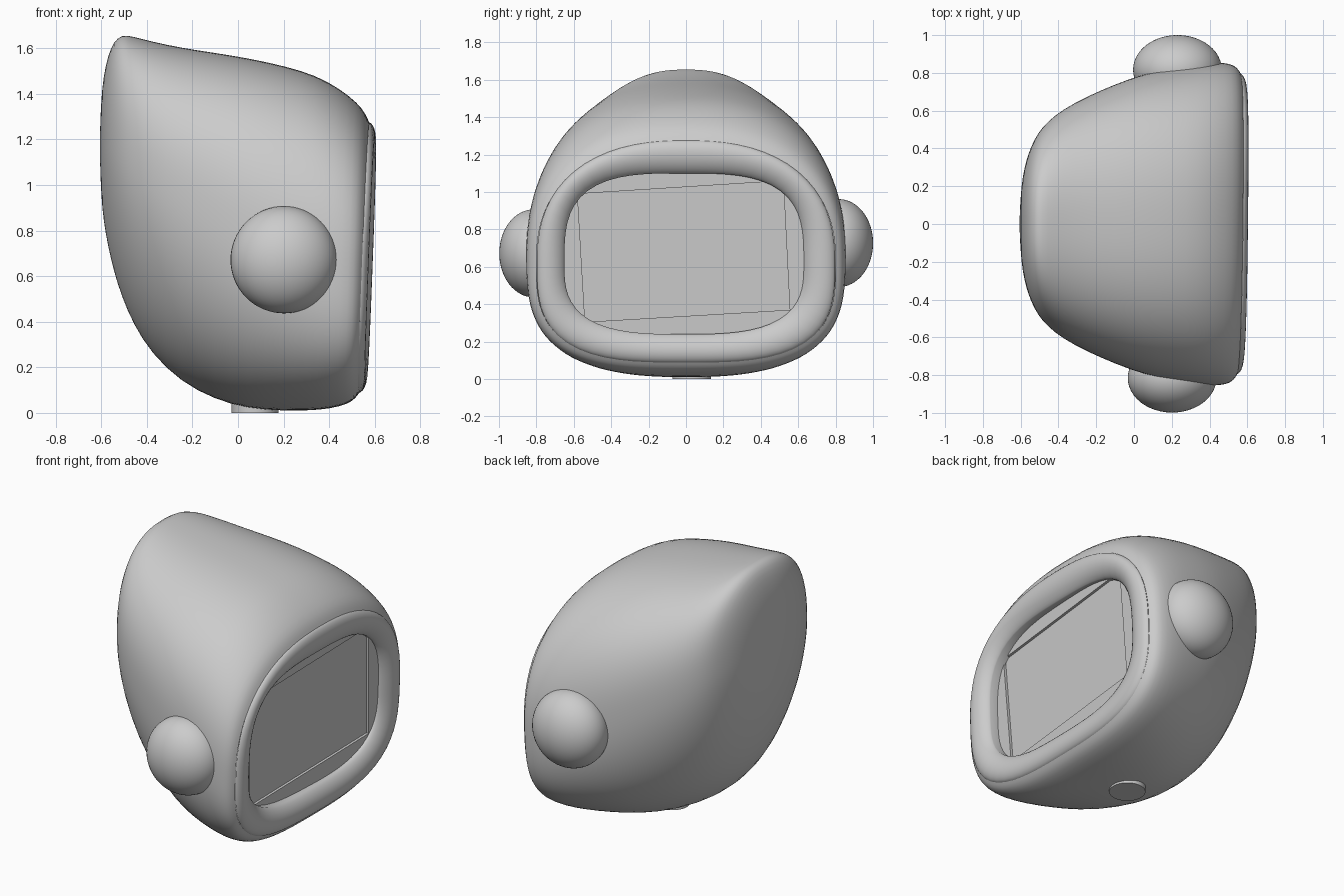
import bpy, bmesh, math
from mathutils import Vector

cube = bpy.data.objects.get("Cube")
if cube:
    bpy.data.objects.remove(cube)

grey = bpy.data.materials.new("plain_grey")
grey.use_nodes = True
color = (0.6, 0.6, 0.6, 1)
grey.diffuse_color = color
grey.node_tree.nodes["Principled BSDF"].inputs["Base Color"].default_value = color

SEGMENTS = 72
FRONT_X = 0.552
MID_Z = 0.62


def finish(name, bm, smooth=True):
    """Turn a bmesh into a named, shaded object."""
    bmesh.ops.recalc_face_normals(bm, faces=bm.faces)
    for face in bm.faces:
        face.smooth = smooth
    mesh = bpy.data.meshes.new(name)
    bm.to_mesh(mesh)
    bm.free()
    mesh.materials.append(grey)
    obj = bpy.data.objects.new(name, mesh)
    bpy.context.collection.objects.link(obj)
    return obj


def front_lean(y, z):
    """The front opening leans forward slightly at the top and left."""
    return 0.038 * (z - MID_Z) + 0.012 * y


def outline(x, top, bottom, half, middle, lean, upper=2.4, lower=3.1, shift=0):
    """Egg-like superellipse around the x axis."""
    points = []
    for i in range(SEGMENTS):
        a = math.tau * i / SEGMENTS
        c, s = math.cos(a), math.sin(a)
        power, height = (upper, top - middle) if s > 0 else (lower, middle - bottom)
        r = (abs(c) ** power + abs(s) ** power) ** (-1 / power)
        y, z = shift + half * r * c, middle + height * r * s
        points.append(Vector((x + lean * front_lean(y, z), y, z)))
    return points


def loft(bm, loops):
    """Skin neighbouring outlines with quads."""
    rings = [[bm.verts.new(p) for p in loop] for loop in loops]
    for a, b in zip(rings, rings[1:]):
        for i in range(SEGMENTS):
            j = (i + 1) % SEGMENTS
            bm.faces.new((a[i], a[j], b[j], b[i]))
    return rings


# Shell: x, top, bottom, half width
stations = [
    (-.605, 1.26, 1.08, .05), (-.6, 1.38, .95, .15), (-.59, 1.48, .84, .25),
    (-.57, 1.57, .73, .34), (-.545, 1.63, .62, .41), (-.51, 1.66, .51, .48),
    (-.46, 1.652, .39, .54), (-.38, 1.63, .26, .605), (-.25, 1.602, .135, .675),
    (-.1, 1.58, .058, .74), (.05, 1.555, .018, .795), (.2, 1.52, .01, .828),
    (.32, 1.482, .01, .848), (.42, 1.425, .018, .857), (.5, 1.36, .038, .85),
    (.535, 1.312, .063, .828), (FRONT_X, 1.27, .09, .8),
]
loops = []
for x, top, bottom, half in stations:
    back = (FRONT_X - x) / (FRONT_X - stations[0][0])
    loops.append(outline(x, top, bottom, half, MID_Z + .55 * back ** 1.2,
                         max(0, 1 - 2 * back), lower=3.1 - 1.35 * back))
bm = bmesh.new()
rings = loft(bm, loops)
tip = bm.verts.new((-.606, 0, 1.17))
for i in range(SEGMENTS):
    bm.faces.new((tip, rings[0][i], rings[0][(i + 1) % SEGMENTS]))
shell = finish("shell", bm)
subdivision = shell.modifiers.new("smooth_form", 'SUBSURF')
subdivision.levels = subdivision.render_levels = 1

# Bezel: rounded lip swept between the outer and inner openings
bm = bmesh.new()
loops = []
steps = 12
for k in range(steps + 1):
    t = k / steps
    across = (1 - math.cos(math.pi * t)) / 2

    def mix(a, b):
        return a + (b - a) * across

    depth = .04 * max(0, math.sin(math.pi * t)) ** 1.4 - .025 * across
    loops.append(outline(FRONT_X + depth, mix(1.275, 1.1), mix(.088, .24),
                         mix(.797, .64), MID_Z, 1, mix(2.4, 3.2),
                         mix(3.1, 3), mix(0, -.01)))
# Inner wall of the lip, running back to the screen
loops.append([p - Vector((.06, 0, 0)) for p in loops[-1]])
loft(bm, loops)
finish("bezel", bm)

# Screen: flat panel, deeper on the right, with a shallow turned recess
bm = bmesh.new()
corners = [(-.58, .99), (.52, 1.06), (.555, .37), (-.54, .305)]


def panel_point(y, z, depth=0):
    return bm.verts.new((FRONT_X - .052 + front_lean(y, z) + .04 * y - depth, y, z))


rim = [panel_point(p.y, p.z)
       for p in outline(0, 1.13, .21, .67, MID_Z, 0, 3, 3)]
edge = [panel_point(y, z) for y, z in corners]
floor = [panel_point(y, z, .016) for y, z in corners]
edges = [bm.edges.new((loop[i - 1], loop[i]))
         for loop in (rim, edge) for i in range(len(loop))]
bmesh.ops.triangle_fill(bm, edges=edges, use_beauty=True, normal=(1, 0, 0))
for i in range(len(edge)):
    bm.faces.new((edge[i - 1], edge[i], floor[i], floor[i - 1]))
bm.faces.new(floor)
finish("screen", bm, smooth=False)

# Side domes
for name, place in (("right_dome", (.202, -.815, .672)), ("left_dome", (.23, .817, .727))):
    bm = bmesh.new()
    bmesh.ops.create_uvsphere(bm, u_segments=48, v_segments=32, radius=.235)
    bmesh.ops.scale(bm, vec=(1, .78, 1), verts=bm.verts)
    bmesh.ops.translate(bm, vec=place, verts=bm.verts)
    finish(name, bm)

# Round foot
bm = bmesh.new()
bmesh.ops.create_cone(bm, cap_ends=True, segments=48, radius1=.103,
                      radius2=.103, depth=.04)
bmesh.ops.translate(bm, vec=(.075, .03, .02), verts=bm.verts)
foot = finish("foot", bm)
bpy.context.view_layer.objects.active = foot
foot.select_set(True)
bpy.ops.object.shade_smooth_by_angle()
